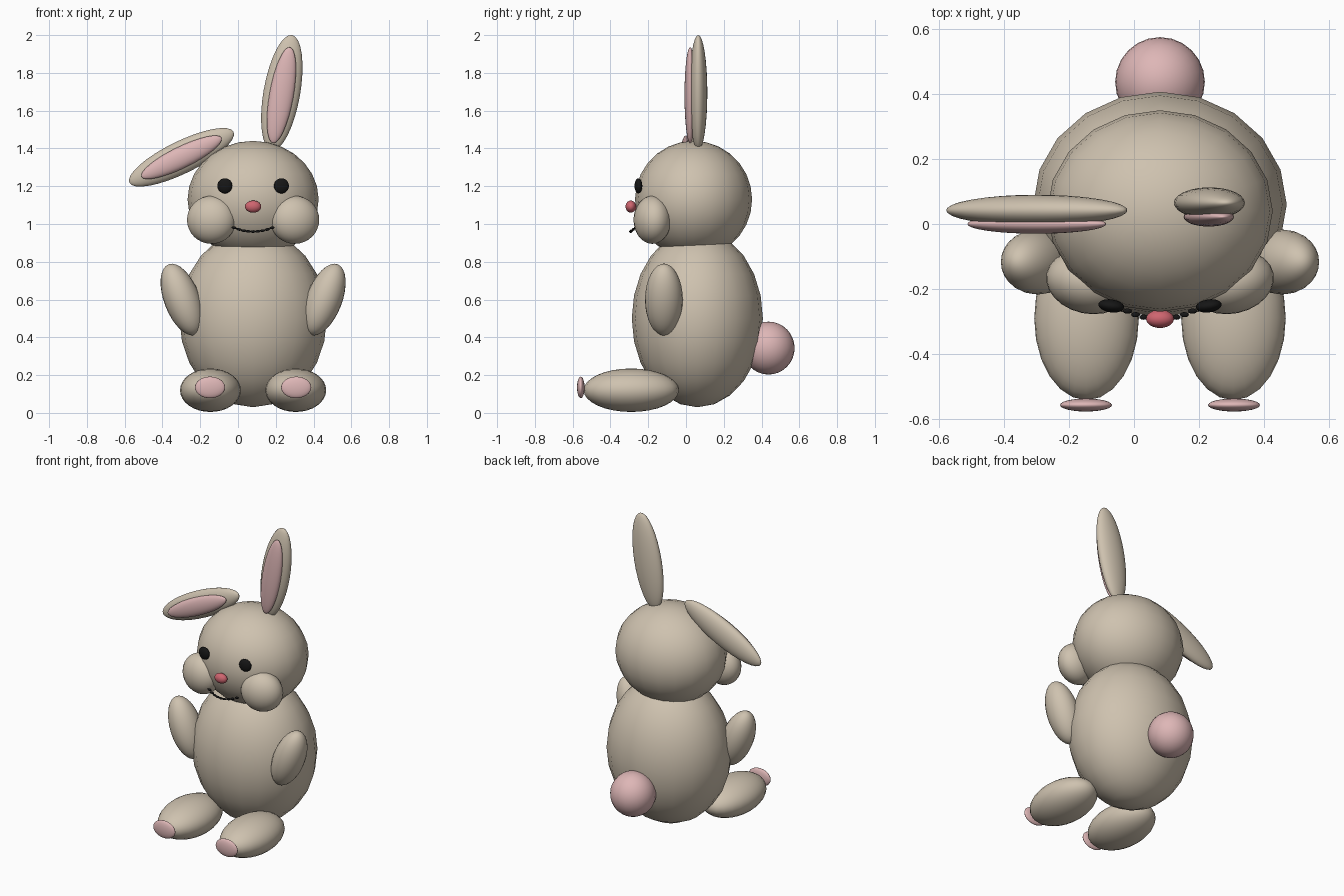
import bpy
from math import radians

cube = bpy.data.objects.get("Cube")
if cube:
    bpy.data.objects.remove(cube, do_unlink=True)

MID = 0.08  # the body's plane of symmetry


def material(name, rgb):
    m = bpy.data.materials.new(name)
    m.use_nodes = True
    m.diffuse_color = (*rgb, 1)
    m.node_tree.nodes["Principled BSDF"].inputs["Base Color"].default_value = (*rgb, 1)
    return m


fur = material("beige fur", (0.62, 0.54, 0.43))
pink = material("soft pink", (0.73, 0.47, 0.47))
rose = material("rose nose", (0.62, 0.13, 0.16))
black = material("black", (0.008, 0.008, 0.008))


def ellipsoid(name, mat, centre, radii, turn=(0, 0, 0), segments=24, rings=16):
    bpy.ops.mesh.primitive_uv_sphere_add(
        segments=segments, ring_count=rings, location=centre,
        rotation=[radians(a) for a in turn])
    ob = bpy.context.object
    ob.name = name
    ob.scale = radii
    ob.data.materials.append(mat)
    bpy.ops.object.shade_smooth()
    return ob


def pair(name, mat, offset, radii, turn=(0, 0, 0)):
    # offset x is measured from the plane of symmetry, left side first
    for side, s in (("left", 1), ("right", -1)):
        ellipsoid(f"{side}_{name}", mat, (MID + s * offset[0], *offset[1:]), radii,
                  (turn[0], s * turn[1], s * turn[2]))


# Body, head and tail
ellipsoid("body", fur, (MID, 0.06, 0.5), (0.39, 0.347, 0.47), segments=20, rings=12)
ellipsoid("head", fur, (MID, 0.04, 1.13), (0.347, 0.31, 0.31), segments=20, rings=14)
ellipsoid("tail", pink, (MID, 0.437, 0.343), (0.138, 0.138, 0.14))

# Limbs and foot pads
pair("arm", fur, (0.376, -0.117, 0.6), (0.095, 0.1, 0.2), (0, 21, 0))
pair("leg", fur, (0.226, -0.29, 0.12), (0.161, 0.252, 0.115))
pair("foot_pad", pink, (0.228, -0.557, 0.135), (0.08, 0.02, 0.057))

# Face
pair("cheek", fur, (0.22, -0.178, 1.022), (0.132, 0.098, 0.127), (0, 0, 12))
pair("eye", black, (0.15, -0.252, 1.202), (0.04, 0.02, 0.04), (0, 0, 8))
ellipsoid("nose", rose, (MID, -0.292, 1.092), (0.043, 0.028, 0.032))

# Mouth: a row of small beads on a curve
for i in range(-4, 5):
    t = i / 4
    ellipsoid("mouth_bead", black,
              (MID + 0.1 * t, -0.293 + 0.025 * t * t, 0.96 + 0.02 * t * t),
              (0.014, 0.008, 0.007), (0, -12 * t, 0), 12, 8)

# Ears: the left stands up, the right flops sideways
ellipsoid("left_ear", fur, (0.232, 0.065, 1.695), (0.097, 0.048, 0.31), (0, 10, 0))
ellipsoid("left_inner_ear", pink, (0.23, 0.022, 1.682), (0.064, 0.03, 0.258), (0, 10, 0))
ellipsoid("right_ear", fur, (-0.299, 0.042, 1.353), (0.086, 0.048, 0.307), (0, 64, 0))
ellipsoid("right_inner_ear", pink, (-0.299, 0.0, 1.353), (0.057, 0.03, 0.236), (0, 64, 0))
